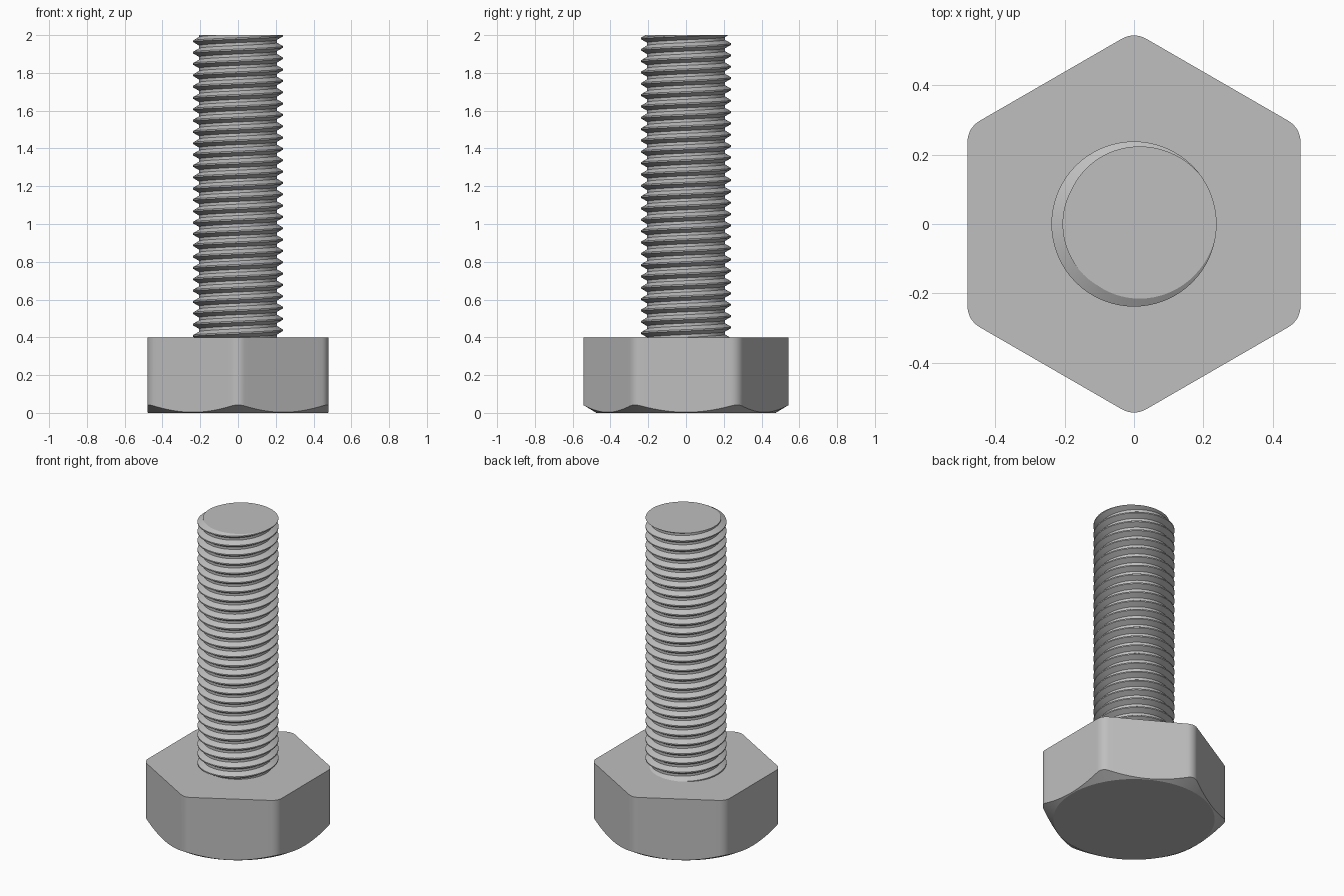
import bpy, bmesh, math
from mathutils import Vector

if "Cube" in bpy.data.objects:
    bpy.data.objects.remove(bpy.data.objects["Cube"])

steel = bpy.data.materials.new("steel grey")
steel.diffuse_color = (0.52, 0.52, 0.52, 1)
steel.use_nodes = True
steel.node_tree.nodes["Principled BSDF"].inputs["Base Color"].default_value = steel.diffuse_color


def finish(bm, name):
    bmesh.ops.recalc_face_normals(bm, faces=bm.faces)
    me = bpy.data.meshes.new(name)
    bm.to_mesh(me)
    bm.free()
    me.materials.append(steel)
    ob = bpy.data.objects.new(name, me)
    bpy.context.collection.objects.link(ob)
    bpy.ops.object.select_all(action='DESELECT')
    ob.select_set(True)
    bpy.context.view_layer.objects.active = ob
    bpy.ops.object.shade_smooth_by_angle(angle=math.radians(25))
    return ob


# Hexagonal head: rounded corners, conical chamfer on the underside
APOTHEM, FILLET, HEAD_H = 0.48, 0.07, 0.40
CHAMFER_R, CHAMFER_SLOPE = 0.474, 0.6


def hex_outline(arc_steps=8, flat_steps=16):
    pts = []
    centre_r = (APOTHEM - FILLET) / math.cos(math.pi / 6)
    for k in range(6):
        a = math.pi / 2 + k * math.pi / 3
        c = Vector((math.cos(a), math.sin(a))) * centre_r
        for i in range(arc_steps + 1):
            t = a - math.pi / 6 + math.pi / 3 * i / arc_steps
            pts.append(c + Vector((math.cos(t), math.sin(t))) * FILLET)
        nxt = a + math.pi / 3
        t = nxt - math.pi / 6
        end = (Vector((math.cos(nxt), math.sin(nxt))) * centre_r
               + Vector((math.cos(t), math.sin(t))) * FILLET)
        start = pts[-1]
        pts += [start.lerp(end, i / flat_steps) for i in range(1, flat_steps)]
    return pts


bm = bmesh.new()
top, rim, base = [], [], []
for p in hex_outline():
    top.append(bm.verts.new((p.x, p.y, HEAD_H)))
    rim.append(bm.verts.new((p.x, p.y, (p.length - CHAMFER_R) * CHAMFER_SLOPE)))
    q = p.normalized() * CHAMFER_R
    base.append(bm.verts.new((q.x, q.y, 0)))
for upper, lower in ((top, rim), (rim, base)):
    for i in range(len(upper)):
        j = (i + 1) % len(upper)
        bm.faces.new((upper[i], upper[j], lower[j], lower[i]))
bm.faces.new(top)
bm.faces.new(base)
finish(bm, "hex_head")

# Threaded shank: helical ridge profile wound round the axis, trimmed flat
PITCH, MAJOR, MINOR, SEG, TURNS = 0.06, 0.238, 0.206, 72, 30
profile = [(-0.0625, MAJOR), (0.0625, MAJOR), (0.375, MINOR), (0.625, MINOR)]
phase = math.radians(15)      # direction of the crest on the top face
z0 = 2.0 - 28 * PITCH

bm = bmesh.new()
grid = []
for i in range(SEG * TURNS + 1):
    a = phase + 2 * math.pi * i / SEG
    grid.append([bm.verts.new((r * math.cos(a), r * math.sin(a),
                               z0 + (i / SEG + f) * PITCH))
                 for f, r in profile])
for i in range(SEG * (TURNS - 1)):
    low = grid[i] + [grid[i + SEG][0]]
    high = grid[i + 1] + [grid[i + 1 + SEG][0]]
    for j in range(4):
        bm.faces.new((low[j], high[j], high[j + 1], low[j + 1]))
for z, n in ((2.0, 1), (0.39, -1)):
    bmesh.ops.bisect_plane(bm, geom=bm.verts[:] + bm.edges[:] + bm.faces[:],
                           plane_co=(0, 0, z), plane_no=(0, 0, n),
                           clear_outer=True)
    loose = [v for v in bm.verts if not v.link_faces]
    bmesh.ops.delete(bm, geom=loose, context='VERTS')
    rim_edges = [e for e in bm.edges if e.is_boundary
                 and all(abs(v.co.z - z) < 1e-4 for v in e.verts)]
    bmesh.ops.holes_fill(bm, edges=rim_edges, sides=0)
finish(bm, "threaded_shank")
